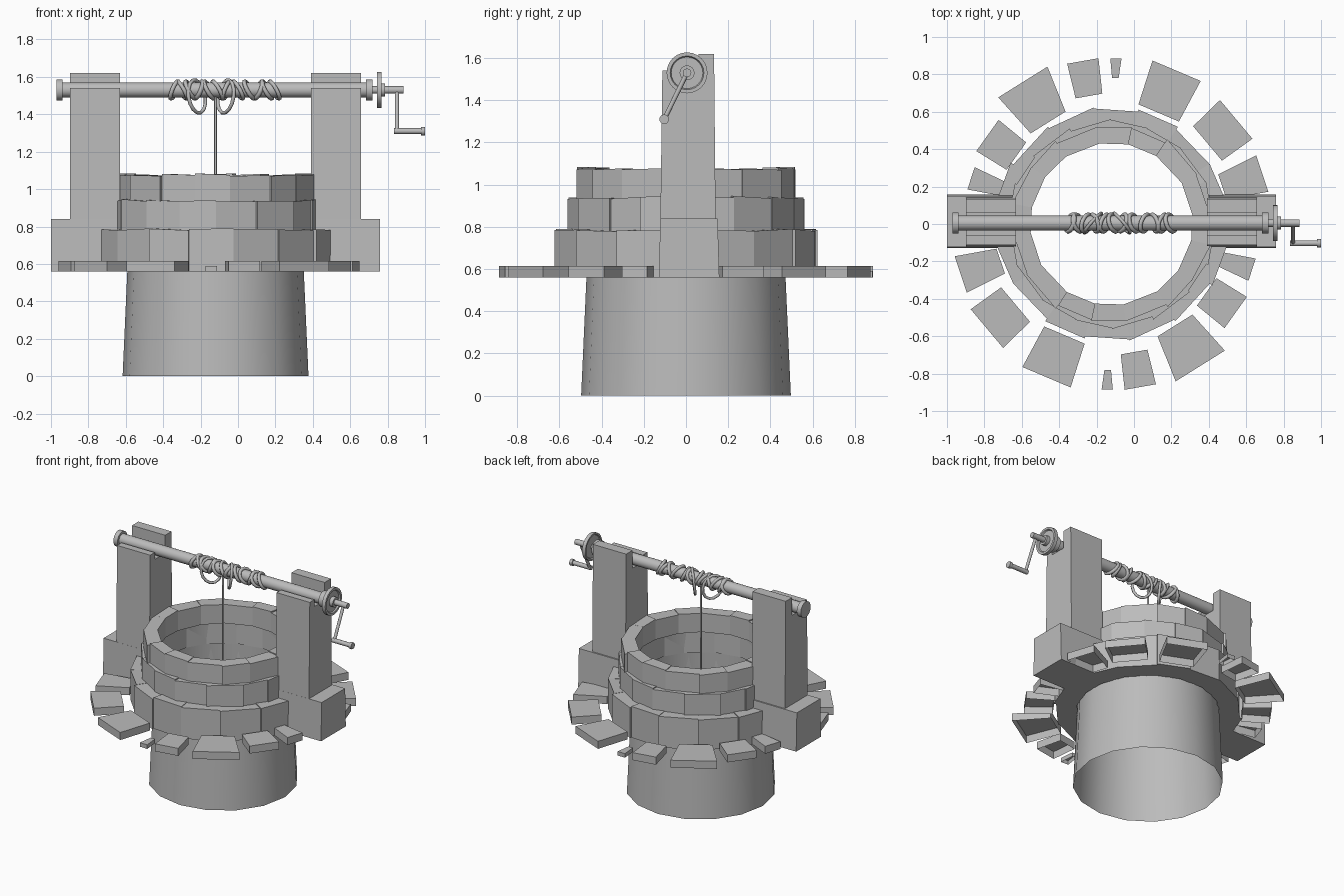
import bpy, bmesh, random
from math import sin, cos, pi, radians
from mathutils import Vector, Matrix

random.seed(4)
if "Cube" in bpy.data.objects:
    bpy.data.objects.remove(bpy.data.objects["Cube"])

stone = bpy.data.materials.new("stone_grey")
stone.use_nodes = True
grey = (0.5, 0.5, 0.5, 1)
stone.diffuse_color = grey
stone.node_tree.nodes["Principled BSDF"].inputs["Base Color"].default_value = grey

CX = -0.12                      # centre of the well shaft
AXLE_Y, AXLE_Z = 0.005, 1.53    # line of the winding axle
GROUND = 0.56


def finish(name, bm, smooth=False):
    bmesh.ops.recalc_face_normals(bm, faces=bm.faces)
    mesh = bpy.data.meshes.new(name)
    bm.to_mesh(mesh)
    bm.free()
    mesh.materials.append(stone)
    obj = bpy.data.objects.new(name, mesh)
    bpy.context.collection.objects.link(obj)
    if smooth:
        bpy.ops.object.select_all(action='DESELECT')
        obj.select_set(True)
        bpy.context.view_layer.objects.active = obj
        bpy.ops.object.shade_smooth_by_angle(angle=radians(40))
    return obj


def prism(bm, low, high, open_bottom=False):
    """Solid between two matching outlines."""
    a = [bm.verts.new(p) for p in low]
    b = [bm.verts.new(p) for p in high]
    n = len(a)
    for i in range(n):
        bm.faces.new((a[i], a[(i + 1) % n], b[(i + 1) % n], b[i]))
    bm.faces.new(b)
    if not open_bottom:
        bm.faces.new(a[::-1])


def lathe(name, profile, segs=20, closed=False):
    """Turn (x, radius) pairs about the axle line."""
    bm = bmesh.new()
    rings = [[bm.verts.new((x, AXLE_Y + r * cos(2 * pi * i / segs), AXLE_Z + r * sin(2 * pi * i / segs)))
              for i in range(segs)] for x, r in profile]
    for p, q in zip(rings, rings[1:]):
        for i in range(segs):
            j = (i + 1) % segs
            bm.faces.new((p[i], p[j], q[j], q[i]))
    bm.faces.new(rings[0])
    bm.faces.new(rings[-1])
    return finish(name, bm, True)


def rod(bm, start, end, r, segs=10):
    start, end = Vector(start), Vector(end)
    d = end - start
    m = Matrix.Translation((start + end) / 2) @ d.to_track_quat('Z', 'Y').to_matrix().to_4x4()
    bmesh.ops.create_cone(bm, cap_ends=True, segments=segs, radius1=r, radius2=r,
                          depth=d.length, matrix=m)


# Open, slightly tapered shaft
bm = bmesh.new()
bmesh.ops.create_cone(bm, cap_ends=False, segments=16, radius1=0.497, radius2=0.452, depth=1.0,
                      matrix=Matrix.Translation((CX, 0, 0.5)))
finish("well_shaft", bm, True)


# Courses of stones; each half ring repeats turned by 180 degrees
def course(name, z0, z1, r_in, r_out, shift, count=16):
    bm = bmesh.new()
    step = 2 * pi / count
    cuts = [step * (i + shift) + random.uniform(-0.05, 0.05) for i in range(count // 2)]
    cuts.append(cuts[0] + pi)
    for a, b in zip(cuts, cuts[1:]):
        ro = [r_out + random.uniform(-0.015, 0.008) for _ in range(2)]
        top = [z1 + random.uniform(-0.008, 0.006) for _ in range(2)]
        for turn in (0, pi):
            corners = [(r_in, a, 0), (ro[0], a, 0), (ro[1], b, 1), (r_in, b, 1)]
            flat = [(CX + r * cos(t + turn), r * sin(t + turn), e) for r, t, e in corners]
            prism(bm, [(x, y, z0) for x, y, e in flat], [(x, y, top[e]) for x, y, e in flat])
    finish(name, bm)


course("lower_course", GROUND, 0.785, 0.475, 0.625, 0.5)
course("middle_course", 0.78, 0.94, 0.455, 0.555, 0.1)
course("upper_course", 0.935, 1.078, 0.435, 0.535, 0.4)

# Paving slabs: angle, inner and outer radius, inner and outer width
slabs = [(122, 0.64, 0.895, 0.22, 0.31), (100, 0.695, 0.885, 0.145, 0.17),
         (88.5, 0.78, 0.885, 0.035, 0.06), (67, 0.645, 0.89, 0.235, 0.28),
         (40, 0.67, 0.87, 0.24, 0.27), (18.5, 0.625, 0.85, 0.14, 0.205),
         (-18, 0.615, 0.79, 0.08, 0.125), (-35.5, 0.625, 0.815, 0.18, 0.205)]
bm = bmesh.new()
for ang, r0, r1, w0, w1 in slabs:
    for turn in (0, 180):
        m = Matrix.Translation((CX, 0, 0)) @ Matrix.Rotation(radians(ang + turn), 4, 'Z')
        flat = [(r0, -w0 / 2), (r1, -w1 / 2), (r1, w1 / 2), (r0, w0 / 2)]
        height = 0.03 if w1 < 0.1 else 0.055
        prism(bm, [m @ Vector((x, y, GROUND)) for x, y in flat],
              [m @ Vector((x, y, GROUND + height)) for x, y in flat], open_bottom=True)
finish("paving_slabs", bm)

# Two notched posts with an outer foot
post = [(-0.125, GROUND), (0.143, GROUND), (0.133, 1.62), (0.06, 1.62),
        (0.06, 1.49), (-0.06, 1.49), (-0.06, 1.54), (-0.112, 1.54)]
foot = [(-0.128, GROUND), (0.158, GROUND), (0.15, 0.84), (-0.122, 0.84)]
for side, s in (("right", -1), ("left", 1)):
    for part, outline, x0, x1 in (("post", post, 0.51, 0.778), ("foot", foot, 0.52, 0.88)):
        bm = bmesh.new()
        prism(bm, [(CX + s * x0, y, z) for y, z in outline], [(CX + s * x1, y, z) for y, z in outline])
        finish(side + "_" + part, bm)

# Axle with end collars and a stub for the crank
lathe("axle", [(-0.97, 0.057), (-0.937, 0.057), (-0.937, 0.04), (0.685, 0.04), (0.685, 0.057),
               (0.72, 0.057), (0.72, 0.02), (0.885, 0.02)])
# Dished wheel
lathe("wheel", [(0.75, 0.03), (0.75, 0.08), (0.742, 0.085), (0.742, 0.097), (0.768, 0.097),
                (0.768, 0.08), (0.758, 0.075), (0.758, 0.035), (0.785, 0.035), (0.785, 0.02)], 24)

# Crank arm and handle
bm = bmesh.new()
hy, hz = -0.103, 1.31
rod(bm, (0.85, AXLE_Y, AXLE_Z), (0.85, hy, hz), 0.011)
rod(bm, (0.835, hy, hz), (0.985, hy, hz), 0.016)
rod(bm, (0.978, hy, hz), (1.0, hy, hz), 0.023)
finish("crank", bm, True)


# Rope: tilted turns on the axle, two slack loops and a hanging line
def rope(name, paths, radius, cyclic):
    cu = bpy.data.curves.new(name, 'CURVE')
    cu.dimensions = '3D'
    cu.bevel_depth = radius
    cu.bevel_resolution = 1
    cu.use_fill_caps = True
    for pts in paths:
        sp = cu.splines.new('POLY')
        sp.points.add(len(pts) - 1)
        for p, co in zip(sp.points, pts):
            p.co = (*co, 1)
        sp.use_cyclic_u = cyclic
    cu.materials.append(stone)
    obj = bpy.data.objects.new(name, cu)
    bpy.context.collection.objects.link(obj)


def turn_path(x, lean_y, lean_z, ry, rz, cz, segs=14):
    angles = [2 * pi * i / segs for i in range(segs)]
    return [(x + lean_y * cos(t) + lean_z * sin(t), AXLE_Y + ry * cos(t), cz + rz * sin(t))
            for t in angles]


coils = []
for i, x in enumerate((-0.34, -0.3, -0.255, -0.21, -0.155, -0.11, -0.06, 0, 0.06, 0.11, 0.155, 0.195)):
    lean = -0.024 if i % 3 else 0.018
    coils.append(turn_path(x, 0.012 * (-1) ** i, lean, 0.046, 0.046, AXLE_Z))
rope("rope_coils", coils, 0.012, True)
rope("rope_loops", [turn_path(-0.22, 0.045, -0.012, 0.052, 0.088, 1.495),
                    turn_path(-0.065, -0.042, 0.012, 0.052, 0.088, 1.495)], 0.01, True)
rope("hanging_rope", [[(CX, 0, 1.5), (CX, 0, 0.5)]], 0.007, False)
